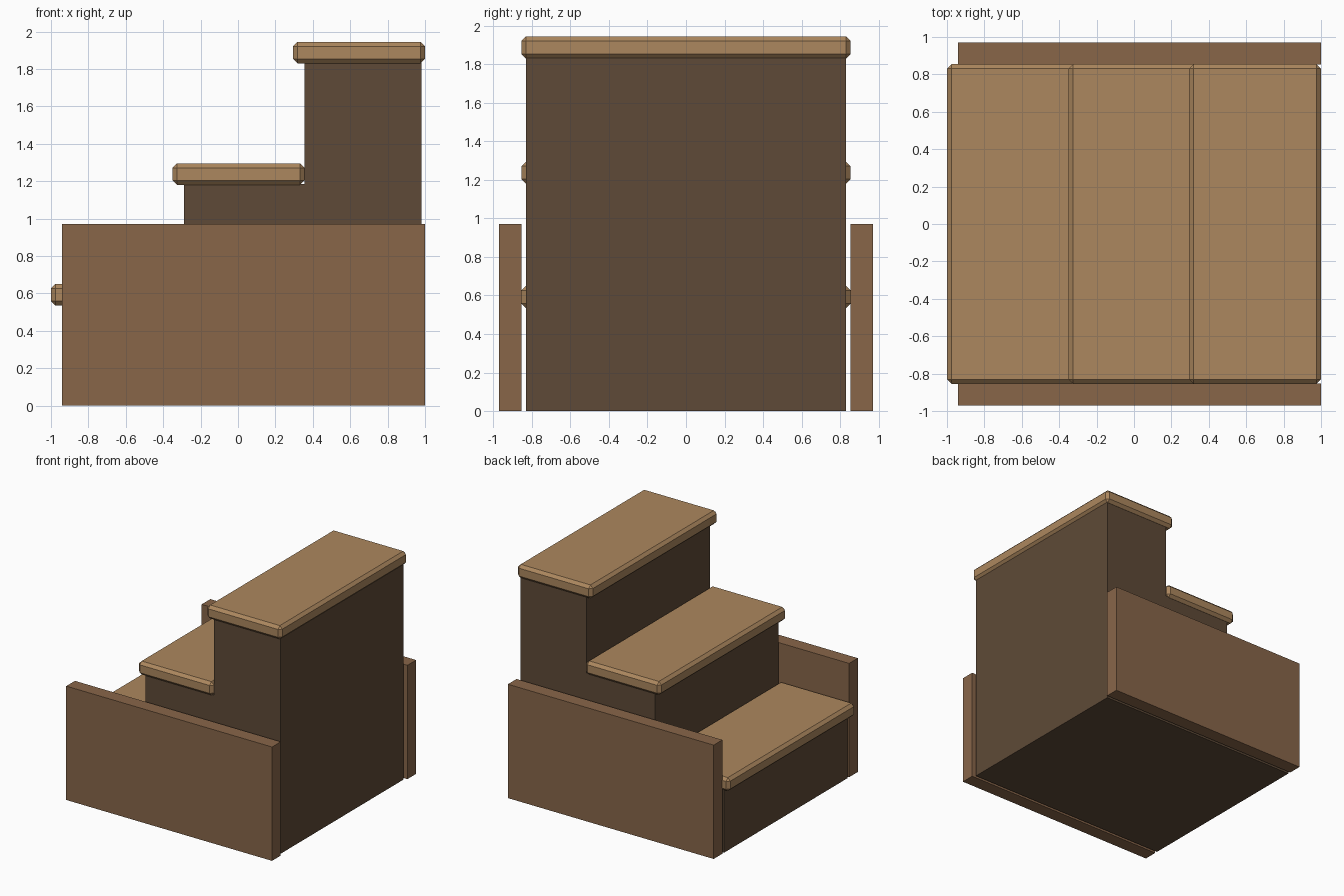
import bpy
import bmesh

cube = bpy.data.objects.get("Cube")
if cube:
    bpy.data.objects.remove(cube, do_unlink=True)


def linear(c):
    c /= 255
    return c / 12.92 if c <= 0.04045 else ((c + 0.055) / 1.055) ** 2.4


def material(name, *rgb):
    mat = bpy.data.materials.new(name)
    mat.use_nodes = True
    colour = (*[linear(c) for c in rgb], 1)
    mat.diffuse_color = colour
    mat.node_tree.nodes["Principled BSDF"].inputs["Base Color"].default_value = colour
    return mat


light_wood = material("light wood", 172, 135, 94)
mid_wood = material("mid brown wood", 136, 102, 73)
dark_wood = material("dark brown wood", 94, 74, 55)


def extrude_profile(name, points, y0, y1, mat):
    """Extrude an x-z outline along y."""
    bm = bmesh.new()
    face = bm.faces.new([bm.verts.new((x, y0, z)) for x, z in points])
    ext = bmesh.ops.extrude_face_region(bm, geom=[face])
    for v in ext["geom"]:
        if isinstance(v, bmesh.types.BMVert):
            v.co.y = y1
    bmesh.ops.recalc_face_normals(bm, faces=bm.faces)
    mesh = bpy.data.meshes.new(name)
    bm.to_mesh(mesh)
    bm.free()
    mesh.materials.append(mat)
    obj = bpy.data.objects.new(name, mesh)
    bpy.context.collection.objects.link(obj)
    return obj


def box(name, x0, x1, y0, y1, z0, z1, mat):
    return extrude_profile(name, [(x0, z0), (x1, z0), (x1, z1), (x0, z1)], y0, y1, mat)


# Stepped solid body under the treads
risers = [-0.94, -0.29, 0.355]
heights = [0.54, 1.185, 1.835]
back = 0.98
outline = [(back, 0), (risers[0], 0)]
for i, (x, z) in enumerate(zip(risers, heights)):
    outline += [(x, z), (risers[i + 1] if i < 2 else back, z)]
extrude_profile("stair_body", outline, -0.83, 0.83, dark_wood)

# Chamfered treads overhanging each riser
tread_ends = [-0.29, 0.355, 1.0]
for name, x, end, z in zip(("lower", "middle", "upper"), risers, tread_ends, heights):
    tread = box(name + "_tread", x - 0.06, end, -0.855, 0.855, z - 0.005, z + 0.11, light_wood)
    bevel = tread.modifiers.new("chamfer", "BEVEL")
    bevel.width = 0.024
    bevel.segments = 1

# Side boards, one on each side of the stairs
for name, side in (("front", -1), ("rear", 1)):
    y0, y1 = sorted((side * 0.853, side * 0.97))
    box(name + "_side_board", -0.94, 1.0, y0, y1, 0, 0.97, mid_wood)
